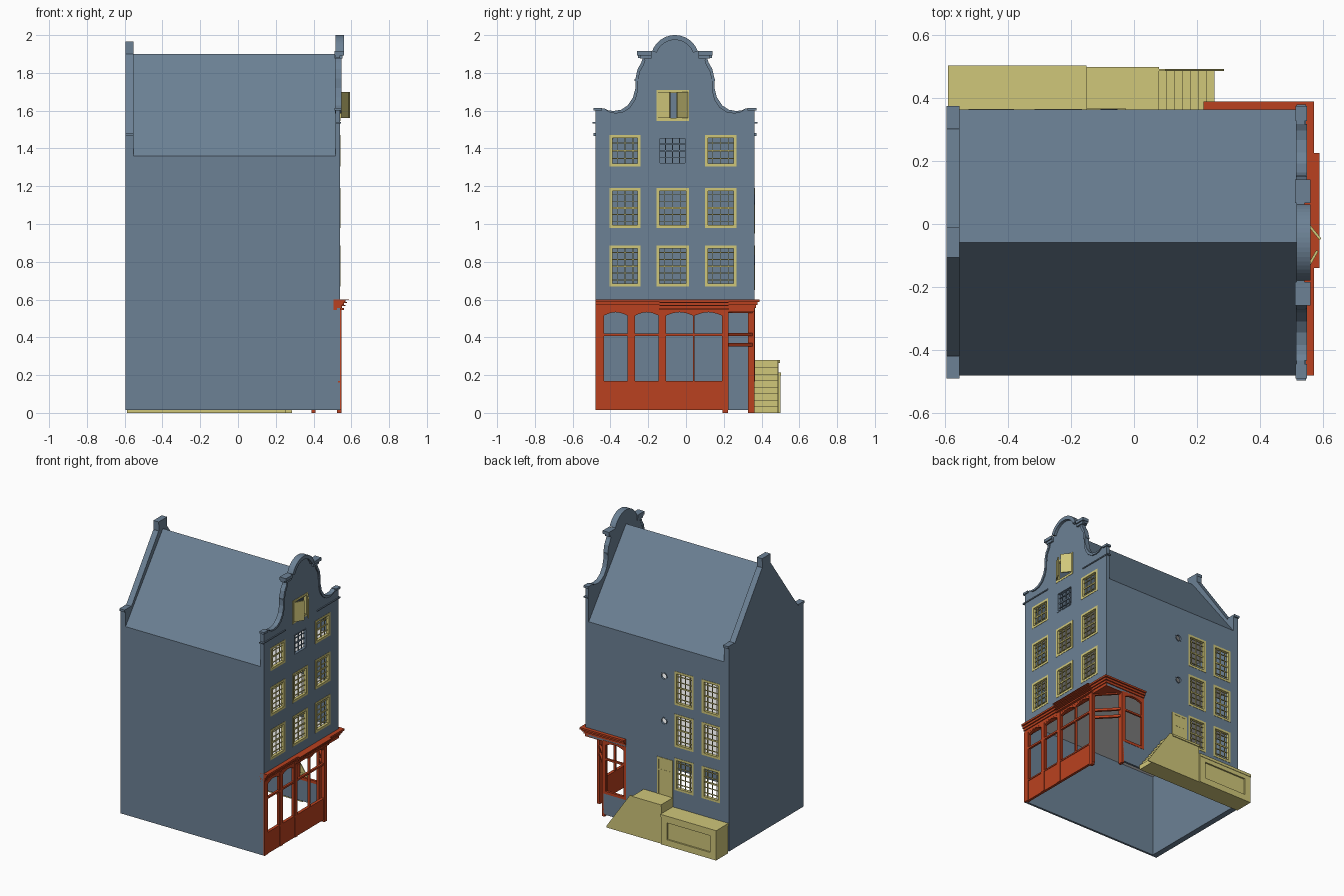
import bpy, bmesh, math
from mathutils import Matrix, Vector

if "Cube" in bpy.data.objects:
    bpy.data.objects.remove(bpy.data.objects["Cube"])


def material(name, rgb):
    m = bpy.data.materials.new(name)
    m.use_nodes = True
    m.diffuse_color = (*rgb, 1)
    m.node_tree.nodes["Principled BSDF"].inputs["Base Color"].default_value = (*rgb, 1)
    return m


BLUE = material("slate_blue", (0.15, 0.22, 0.30))
YELLOW = material("straw_yellow", (0.63, 0.57, 0.195))
RED = material("brick_red", (0.49, 0.053, 0.014))
WHITE = material("floor_white", (0.95, 0.95, 0.95))


def frame(origin, u):
    """Wall frame: u along the wall, v up, d outward."""
    u, v = Vector(u).normalized(), Vector((0, 0, 1))
    m = Matrix((u, v, u.cross(v))).transposed().to_4x4()
    return Matrix.Translation(origin) @ m


Y0, Y1 = -0.48, 0.363
MID, HALF = (Y0 + Y1) / 2, (Y1 - Y0) / 2
BASE, EAVE, RIDGE = 0.015, 1.36, 1.9
WORLD = Matrix.Identity(4)
FRONT = frame((0.54, 0, 0), (0, 1, 0))
SIDE = frame((0, Y1, 0), (-1, 0, 0))
BACK = frame((-0.595, 0, 0), (0, -1, 0))


def finish(name, bm, space, mat):
    bmesh.ops.remove_doubles(bm, verts=bm.verts, dist=0.00001)
    bmesh.ops.recalc_face_normals(bm, faces=bm.faces)
    bm.transform(space)
    for f in bm.faces:
        f.smooth = False
    me = bpy.data.meshes.new(name)
    bm.to_mesh(me)
    bm.free()
    me.materials.clear()
    me.materials.append(mat)
    ob = bpy.data.objects.new(name, me)
    bpy.context.scene.collection.objects.link(ob)


def boxes(name, space, items, mat):
    """Boxes given as (u0, u1, v0, v1, d0, d1)."""
    bm = bmesh.new()
    for a, b, c, d, e, f in items:
        m = Matrix.Translation(((a + b) / 2, (c + d) / 2, (e + f) / 2))
        bmesh.ops.create_cube(bm, size=1, matrix=m @ Matrix.Diagonal((b - a, d - c, f - e, 1)))
    finish(name, bm, space, mat)


def panel(name, space, loops, d0, d1, mat):
    """Flat plate: first loop is the outline, the rest are holes."""
    cu = bpy.data.curves.new(name, 'CURVE')
    cu.dimensions, cu.fill_mode = '2D', 'BOTH'
    cu.extrude = (d1 - d0) / 2
    for pts in loops:
        sp = cu.splines.new('POLY')
        sp.points.add(len(pts) - 1)
        for p, q in zip(sp.points, pts):
            p.co = (q[0], q[1], 0, 1)
        sp.use_cyclic_u = True
    tmp = bpy.data.objects.new(name + "_curve", cu)
    bpy.context.scene.collection.objects.link(tmp)
    me = bpy.data.meshes.new_from_object(tmp.evaluated_get(bpy.context.evaluated_depsgraph_get()))
    bm = bmesh.new()
    bm.from_mesh(me)
    bpy.data.objects.remove(tmp)
    bpy.data.curves.remove(cu)
    bpy.data.meshes.remove(me)
    finish(name, bm, space @ Matrix.Translation((0, 0, (d0 + d1) / 2)), mat)


def rect(a, b, c, d):
    return [(a, c), (b, c), (b, d), (a, d)]


def circle(u, v, r, n=16):
    return [(u + r * math.cos(2 * math.pi * i / n), v + r * math.sin(2 * math.pi * i / n)) for i in range(n)]


def arched(a, b, c, d, rise=0.018, n=8):
    """Opening with a shallow curved head."""
    head = [(b + (a - b) * i / n, d - rise + rise * math.sin(math.pi * i / n)) for i in range(n + 1)]
    return [(a, c), (b, c)] + head


def window(name, space, a, b, c, d, cols, rows, mat, edge=0.016):
    """Frame, middle rail and thin glazing bars, nearly flush with the wall."""
    out = 0.002
    bars = [(a, a + edge, c, d, -0.02, out), (b - edge, b, c, d, -0.02, out),
            (a, b, c, c + edge, -0.02, out), (a, b, d - edge, d, -0.02, out)]
    for i in range(1, cols):
        u = a + (b - a) * i / cols
        bars.append((u - 0.002, u + 0.002, c, d, -0.018, -0.011))
    for i in range(1, rows):
        v = c + (d - c) * i / rows
        t = 0.005 if 2 * i == rows else 0.002
        bars.append((a, b, v - t, v + t, -0.018, -0.01))
    boxes(name, space, bars, mat)


# Street gable: half profile mirrored about the middle
scallop = [(0.375, 1.612), (0.355, 1.602), (0.325, 1.598), (0.285, 1.605), (0.25, 1.628), (0.222, 1.67),
           (0.209, 1.72), (0.209, 1.77), (0.198, 1.82), (0.178, 1.855), (0.17, 1.88)]
arch = [(0.128 * math.cos(math.radians(t)), 1.872 + 0.128 * math.sin(math.radians(t))) for t in range(20, 91, 7)]
half = [(HALF, 0.54), (HALF, 1.612)] + scallop + [(0.195, 1.88), (0.195, 1.91), (0.135, 1.915)] + arch
outline = [(MID + h, z) for h, z in half] + [(MID - h, z) for h, z in reversed(half[:-1])]

columns = [(-0.405, -0.24), (-0.155, 0.015), (0.10, 0.268)]
storeys = [(0.668, 0.885, 6), (0.98, 1.19, 6), (1.305, 1.47, 4)]
openings = [(*c, *s) for s in storeys for c in columns]
openings[7] = (-0.145, 0.003, 1.315, 1.46, 4)
attic = (-0.155, 0.015, 1.545, 1.71)
panel("street_wall", FRONT, [outline] + [rect(*o[:4]) for o in openings] + [rect(*attic)], -0.025, 0, BLUE)
for i, o in enumerate(openings):
    plain = i == 7
    window(f"street_window_{i + 1}", FRONT, *o[:4], 4, o[4], BLUE if plain else YELLOW, 0.007 if plain else 0.016)
window("attic_frame", FRONT, *attic, 1, 1, YELLOW)
for name, start, end in (("left", (0.545, 0.008), (0.588, -0.045)), ("right", (0.545, -0.148), (0.584, -0.08))):
    leaf = frame((*start, 0), (end[0] - start[0], end[1] - start[1], 0))
    boxes(f"attic_shutter_{name}", leaf, [(0, 0.073, 1.56, 1.70, -0.004, 0.004)], YELLOW)

# Gable mouldings
for side, s in (("left", 1), ("right", -1)):
    band = scallop + [(h - 0.013, z - 0.013) for h, z in reversed(scallop)]
    panel(f"gable_coping_{side}", FRONT, [[(MID + s * h, z) for h, z in band]], -0.027, 0.008, BLUE)

    def span(h0, h1, *rest):
        return (*sorted((MID + s * h0, MID + s * h1)), *rest)
    boxes(f"gable_mouldings_{side}", FRONT, [
        span(0.125, 0.185, 1.875, 1.893, -0.028, 0.012), span(0.125, 0.2, 1.893, 1.915, -0.03, 0.02),
        span(0.18, 0.437, 1.532, 1.54, -0.025, 0.006), span(0.385, 0.432, 1.6, 1.615, -0.028, 0.008),
        span(0.19, 0.213, 1.757, 1.768, -0.025, 0.006)], BLUE)
ring = [(MID + h, z) for h, z in arch] + [(MID - h, z) for h, z in reversed(arch[:-1])]
inner = [(MID + (u - MID) * 0.8, 1.872 + (z - 1.872) * 0.8) for u, z in reversed(ring)]
panel("gable_arch", FRONT, [ring + inner], -0.025, 0.02, BLUE)

# Side wall with windows, vents and cut-back shop corner
side_cols = [(0.165, 0.315), (0.38, 0.525)]
side_rows = [(0.34, 0.57), (0.65, 0.885), (0.95, 1.19)]
side_open = [(*c, *r) for r in side_rows for c in side_cols]
vents = [(0.08, 0.81), (0.08, 1.13)]
wall = [(0.595, BASE), (0.595, EAVE), (-0.535, EAVE), (-0.535, 0.54), (-0.22, 0.54), (-0.22, BASE)]
panel("side_wall", SIDE, [wall] + [rect(*o) for o in side_open] + [circle(*v, 0.022) for v in vents], -0.015, 0, BLUE)
for i, o in enumerate(side_open):
    window(f"side_window_{i + 1}", SIDE, *o, 4, 6, YELLOW)
for i, v in enumerate(vents):
    panel(f"vent_{i + 1}", SIDE, [circle(*v, 0.027), circle(*v, 0.02)], -0.01, 0.002, BLUE)
boxes("side_door", SIDE, [(0.035, 0.14, 0.28, 0.53, -0.005, 0.001), (0.025, 0.04, 0.28, 0.545, -0.005, 0.003),
                          (0.135, 0.15, 0.28, 0.545, -0.005, 0.003), (0.025, 0.15, 0.53, 0.545, -0.005, 0.003),
                          (0.025, 0.15, 0.45, 0.46, -0.005, 0.002)], YELLOW)

# Plain wall, roof, floors and rear gable
boxes("plain_wall", WORLD, [(-0.595, 0.539, Y0, Y0 + 0.015, BASE, EAVE)], BLUE)
roof = [(Y0, EAVE), (MID, RIDGE), (Y1, EAVE), (Y1 - 0.023, EAVE), (MID, RIDGE - 0.03), (Y0 + 0.023, EAVE)]
panel("roof", FRONT, [roof], -1.095, -0.02, BLUE)
boxes("floors", WORLD, [(-0.56, 0.51, Y0 + 0.01, Y1 - 0.02, z, z + 0.01) for z in (0.61, 0.92, 1.27)], WHITE)
rear = [(HALF, BASE), (HALF, 1.47), (0.362, 1.47), (0.048, 1.9)]
panel("rear_wall", BACK, [[(-MID + h, z) for h, z in rear] + [(-MID - h, z) for h, z in reversed(rear)]],
      -0.042, 0, BLUE)
caps = [(-MID - 0.046, -MID + 0.046, 1.83, 1.945, -0.042, 0), (-MID - 0.048, -MID + 0.048, 1.945, 1.965, -0.042, 0)]
for s in (1, -1):
    a, b = sorted((-MID + s * 0.36, -MID + s * 0.432))
    caps.append((a, b, 1.466, 1.482, -0.042, 0))
boxes("rear_gable_caps", BACK, caps, BLUE)

# Shop front with arched lights
bays = [(-0.435, -0.31), (-0.27, -0.145), (-0.105, 0.036), (0.046, 0.19)]
panel("shop_front", FRONT, [rect(Y0, 0.225, BASE, 0.545)] + [arched(a, b, 0.17, 0.533) for a, b in bays],
      -0.015, 0.003, RED)
posts = [(Y0, -0.44), (-0.305, -0.275), (-0.14, -0.11)]
boxes("shop_trim", FRONT, [(a, b, BASE, 0.545, 0, 0.007) for a, b in posts] + [
    (0.193, 0.222, 0, 0.545, -0.015, 0.009), (Y0, 0.2, 0.16, 0.17, -0.01, 0.007),
    (-0.44, 0.2, 0.406, 0.419, -0.012, 0.004)], RED)
panel("shop_side_light", SIDE, [rect(-0.4, -0.22, 0.165, 0.545), arched(-0.38, -0.24, 0.185, 0.533)],
      -0.015, 0.002, RED)
boxes("shop_side_trim", SIDE, [(-0.41, -0.39, 0, 0.545, -0.035, 0), (-0.39, -0.23, 0.406, 0.419, -0.012, 0.001)], RED)
boxes("shop_side_base", SIDE, [(-0.4, -0.21, BASE, 0.17, -0.015, 0)], BLUE)

# Diagonal corner entrance
entry = frame((0.535, 0.21, 0), (-0.135, 0.14, 0))
boxes("entrance_rails", entry, [(0, 0.195, z, z + 0.017, -0.008, 0.008) for z in (0.352, 0.406, 0.528)], RED)
soffit = Matrix.Translation((0, 0, 0.54))
panel("entrance_soffit", soffit, [[(0.54, 0.2), (0.54, Y1), (0.39, Y1)]], -0.004, 0.004, RED)

# Stepped shop cornice: street run, side return and raised middle
cornice = []
for z0, z1, p in [(0.535, 0.556, 0.004), (0.556, 0.572, 0.011), (0.572, 0.587, 0.02), (0.587, 0.6, 0.03)]:
    cornice += [(0.505, 0.54 + p, Y0, Y1 + p - 0.004, z0, z1), (0.22, 0.54 + p, 0.34, Y1 + p - 0.004, z0, z1),
                (0.53, 0.558 + p, -0.14, 0.225, z0 + 0.01, z1)]
boxes("shop_cornice", WORLD, cornice, RED)

# Side stoop: steps, landing and cellar hatch
count, top = 7, 0.275
run, rise = 0.175 / count, top / (count + 1)
stair = [(-0.08, 0), (-0.08, top)]
for i in range(count):
    z = top - (i + 1) * rise
    stair += [(-0.08 - i * run, z), (-0.08 - (i + 1) * run, z)]
stair.append((-0.08 - count * run, 0))
panel("stoop_steps", SIDE, [stair], 0, 0.125, YELLOW)
panel("stoop_stringer", SIDE, [[(-0.08, 0), (-0.08, 0.28), (-0.1, 0.28), (-0.285, 0.012), (-0.285, 0)]],
      0.122, 0.128, YELLOW)
boxes("stoop_landing", SIDE, [(-0.08, 0.15, 0, 0.265, 0, 0.128), (-0.08, 0.15, 0.265, 0.28, 0, 0.134)], YELLOW)
boxes("cellar_hatch", SIDE, [
    (0.15, 0.587, 0, 0.2, 0, 0.125), (0.15, 0.59, 0.195, 0.215, 0, 0.139), (0.15, 0.2, 0, 0.2, 0.12, 0.136),
    (0.54, 0.588, 0, 0.2, 0.12, 0.136), (0.15, 0.588, 0, 0.045, 0.12, 0.136),
    (0.15, 0.588, 0.165, 0.2, 0.12, 0.136)], YELLOW)
